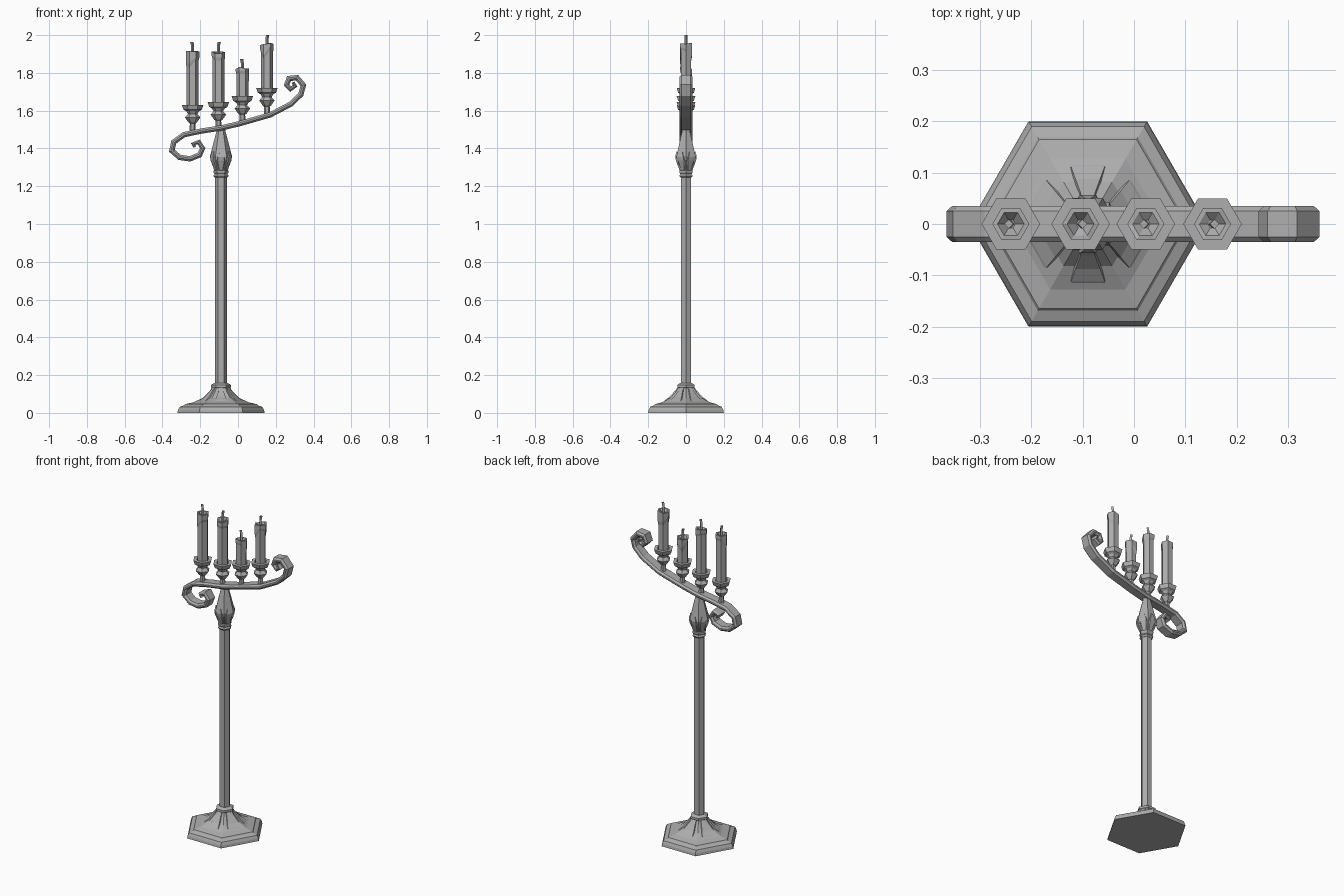
import bpy, bmesh, math, random
from mathutils import Vector

random.seed(4)
cube = bpy.data.objects.get("Cube")
if cube:
    bpy.data.objects.remove(cube, do_unlink=True)

metal = bpy.data.materials.new("grey")
metal.use_nodes = True
GREY = (0.42, 0.42, 0.42, 1)
metal.diffuse_color = GREY
metal.node_tree.nodes["Principled BSDF"].inputs["Base Color"].default_value = GREY

POLE_X = -0.09


def loft(name, rings):
    """Skin a list of equal-length point rings and cap both ends."""
    bm = bmesh.new()
    rows = [[bm.verts.new(p) for p in ring] for ring in rings]
    n = len(rows[0])
    for a, b in zip(rows, rows[1:]):
        for i in range(n):
            j = (i + 1) % n
            bm.faces.new((a[i], a[j], b[j], b[i]))
    bm.faces.new(rows[0][::-1])
    bm.faces.new(rows[-1])
    bmesh.ops.recalc_face_normals(bm, faces=bm.faces)
    mesh = bpy.data.meshes.new(name)
    bm.to_mesh(mesh)
    bm.free()
    mesh.materials.append(metal)
    obj = bpy.data.objects.new(name, mesh)
    bpy.context.collection.objects.link(obj)
    return obj


def ring(x, r, z, sides=6, drop=None):
    """Horizontal polygon with a corner on +x; drop lowers single corners."""
    pts = []
    for i in range(sides):
        a = math.tau * i / sides
        dz = drop[i] if drop else 0
        pts.append(Vector((x + r * math.cos(a), r * math.sin(a), z - dz)))
    return pts


def turned(name, x, profile, sides=6):
    return loft(name, [ring(x, r, z, sides) for r, z in profile])


def petals(name, sections):
    """Six raised leaves, one over each flat of the hexagonal body."""
    for k in range(6):
        a = math.radians(30 + 60 * k)
        out = Vector((math.cos(a), math.sin(a), 0))
        side = Vector((-out.y, out.x, 0))
        rings = []
        for r, z, half, depth in sections:
            c = Vector((POLE_X, 0, z)) + out * r
            inner = c - out * depth - Vector((0, 0, depth))
            rings.append([inner - side * half, c - side * half * 0.8,
                          c + side * half * 0.8, inner + side * half])
        loft(f"{name}_{k + 1}", rings)


# Stepped foot, pole with collars, and the bulb under the arm
turned("foot", POLE_X, [(0.231, 0), (0.228, 0.015), (0.219, 0.032), (0.195, 0.04),
                        (0.19, 0.046), (0.147, 0.056), (0.095, 0.08),
                        (0.06, 0.115), (0.045, 0.14)])
turned("foot_collar", POLE_X, [(0.04, 0.125), (0.053, 0.135), (0.053, 0.148), (0.036, 0.158)])
turned("pole", POLE_X, [(0.031, 0.14), (0.031, 1.27)])
turned("upper_collar", POLE_X, [(0.032, 1.245), (0.041, 1.255), (0.034, 1.264),
                                (0.041, 1.273), (0.041, 1.282), (0.034, 1.287)])
turned("bulb", POLE_X, [(0.034, 1.28), (0.056, 1.34), (0.058, 1.36),
                        (0.04, 1.43), (0.024, 1.49), (0.022, 1.515)])
petals("foot_leaf", [(0.042, 0.137, 0.013, 0.01), (0.062, 0.113, 0.018, 0.014),
                     (0.088, 0.084, 0.03, 0.014), (0.112, 0.066, 0.041, 0.013),
                     (0.123, 0.054, 0.033, 0.008)])
petals("bulb_leaf", [(0.034, 1.285, 0.011, 0.008), (0.053, 1.335, 0.022, 0.008),
                     (0.057, 1.355, 0.02, 0.008), (0.05, 1.385, 0.007, 0.008)])

# Scrolled arm: a flat chamfered bar swept along a curl in the front plane
PATH = [(-.228, 1.407), (-.238, 1.424), (-.208, 1.434), (-.187, 1.402), (-.203, 1.366),
        (-.254, 1.345), (-.310, 1.353), (-.350, 1.388), (-.340, 1.434), (-.286, 1.473),
        (-.195, 1.492), (-.09, 1.508), (.011, 1.532), (.169, 1.577), (.280, 1.635),
        (.333, 1.686), (.346, 1.735), (.312, 1.775), (.270, 1.770), (.257, 1.737),
        (.278, 1.714), (.302, 1.730), (.292, 1.751)]
path = [Vector((x, 0, z)) for x, z in PATH]
rings = []
for i, p in enumerate(path):
    before = (p - path[i - 1]).normalized() if i else None
    after = (path[i + 1] - p).normalized() if i < len(path) - 1 else None
    t = ((before or after) + (after or before)).normalized()
    up = Vector((-t.z, 0, t.x))
    miter = 1 / max(0.75, t.dot(after or before))
    ends = min(i, len(path) - 1 - i)
    h = miter * min(0.014, 0.008 + 0.0015 * ends)
    w, c = 0.035, 0.01
    section = [(w, h * .3), (w - c, h), (c - w, h), (-w, h * .3),
               (-w, -h * .3), (c - w, -h), (w - c, -h), (w, -h * .3)]
    rings.append([p + up * v + Vector((0, u, 0)) for u, v in section])
loft("scrolled_arm", rings)


def arm_height(x):
    for a, b in zip(path[9:15], path[10:16]):
        if a.x <= x <= b.x:
            return a.z + (b.z - a.z) * (x - a.x) / (b.x - a.x)


# Candle cups, candles with melted rims, and wicks
for k, (x, cup, top, tip) in enumerate([(-.24, 1.63, 1.917, 1.963), (-.104, 1.645, 1.915, 1.963),
                                        (.023, 1.677, 1.832, 1.873), (.153, 1.72, 1.96, 2.0)], 1):
    turned(f"cup_{k}", x, [(.017, arm_height(x)), (.015, cup - .098), (.022, cup - .093),
                           (.041, cup - .066), (.025, cup - .048), (.034, cup - .033),
                           (.048, cup - .025), (.057, cup), (.036, cup), (.034, cup - .012)])
    rim = [random.uniform(0, .014) for _ in range(6)]
    drip = [random.choice((.02, .035, .075)) for _ in range(6)]
    loft(f"candle_{k}", [ring(x, .032, cup - .02), ring(x, .032, top - .014, drop=drip),
                         ring(x, .036, top - .006, drop=[d * .8 for d in drip]),
                         ring(x, .036, top, drop=rim), ring(x, .026, top, drop=rim),
                         ring(x, .009, top - .022)])
    lean = .004 * (-1) ** k
    loft(f"wick_{k}", [ring(x, .008, top - .025, 4), ring(x, .008, tip - .022, 4),
                       ring(x + lean, .009, tip, 4)])
